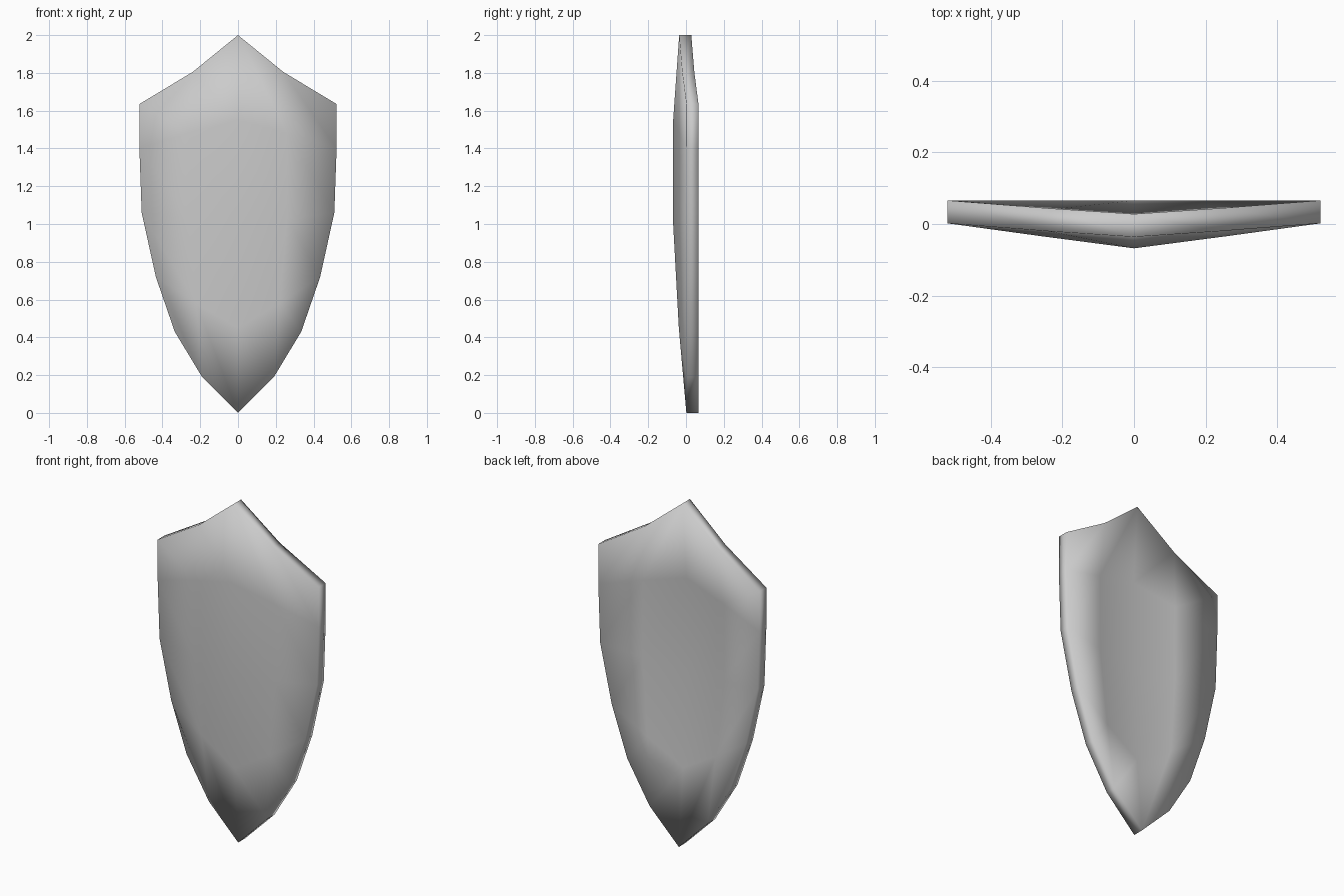
import bpy
import bmesh

default_cube = bpy.data.objects.get("Cube")
if default_cube:
    bpy.data.objects.remove(default_cube, do_unlink=True)

THICKNESS = 0.064

# Half of the curved plate, one row per line: centre, middle, edge
HALF_ROWS = [
    [(0, -0.036, 2.0), (0.24, -0.02, 1.805), (0.522, 0.002, 1.635)],
    [(0, -0.068, 1.55), (0.26, -0.034, 1.48), (0.522, 0.002, 1.4)],
    [(0, -0.068, 1.0), (0.26, -0.034, 1.03), (0.51, 0.002, 1.06)],
    [(0, -0.038, 0.45), (0.22, -0.022, 0.58), (0.435, 0.002, 0.72)],
    [(0, 0.002, 0.0), (0.19, 0.002, 0.19), (0.335, 0.002, 0.43)],
]

# Steel
steel = bpy.data.materials.new("steel grey")
steel.use_nodes = True
colour = (0.6, 0.6, 0.6, 1)
steel.diffuse_color = colour
steel.node_tree.nodes["Principled BSDF"].inputs["Base Color"].default_value = colour

# Front sheet: mirror each row about the centre line and join the rows
bm = bmesh.new()
grid = []
for row in HALF_ROWS:
    full = [(-x, y, z) for x, y, z in reversed(row[1:])] + row
    grid.append([bm.verts.new(p) for p in full])
for upper, lower in zip(grid, grid[1:]):
    for i in range(len(upper) - 1):
        bm.faces.new((upper[i], lower[i], lower[i + 1], upper[i + 1]))

# Thickness: keep the front sheet and push a copy back as the hollow rear
result = bmesh.ops.extrude_face_region(bm, geom=bm.faces[:], use_keep_orig=True)
rear = [g for g in result["geom"] if isinstance(g, bmesh.types.BMVert)]
bmesh.ops.translate(bm, verts=rear, vec=(0, THICKNESS, 0))
bmesh.ops.recalc_face_normals(bm, faces=bm.faces[:])
for face in bm.faces:
    face.smooth = True

mesh = bpy.data.meshes.new("shield_plate")
bm.to_mesh(mesh)
bm.free()
mesh.materials.append(steel)
shield = bpy.data.objects.new("shield_plate", mesh)
bpy.context.collection.objects.link(shield)
